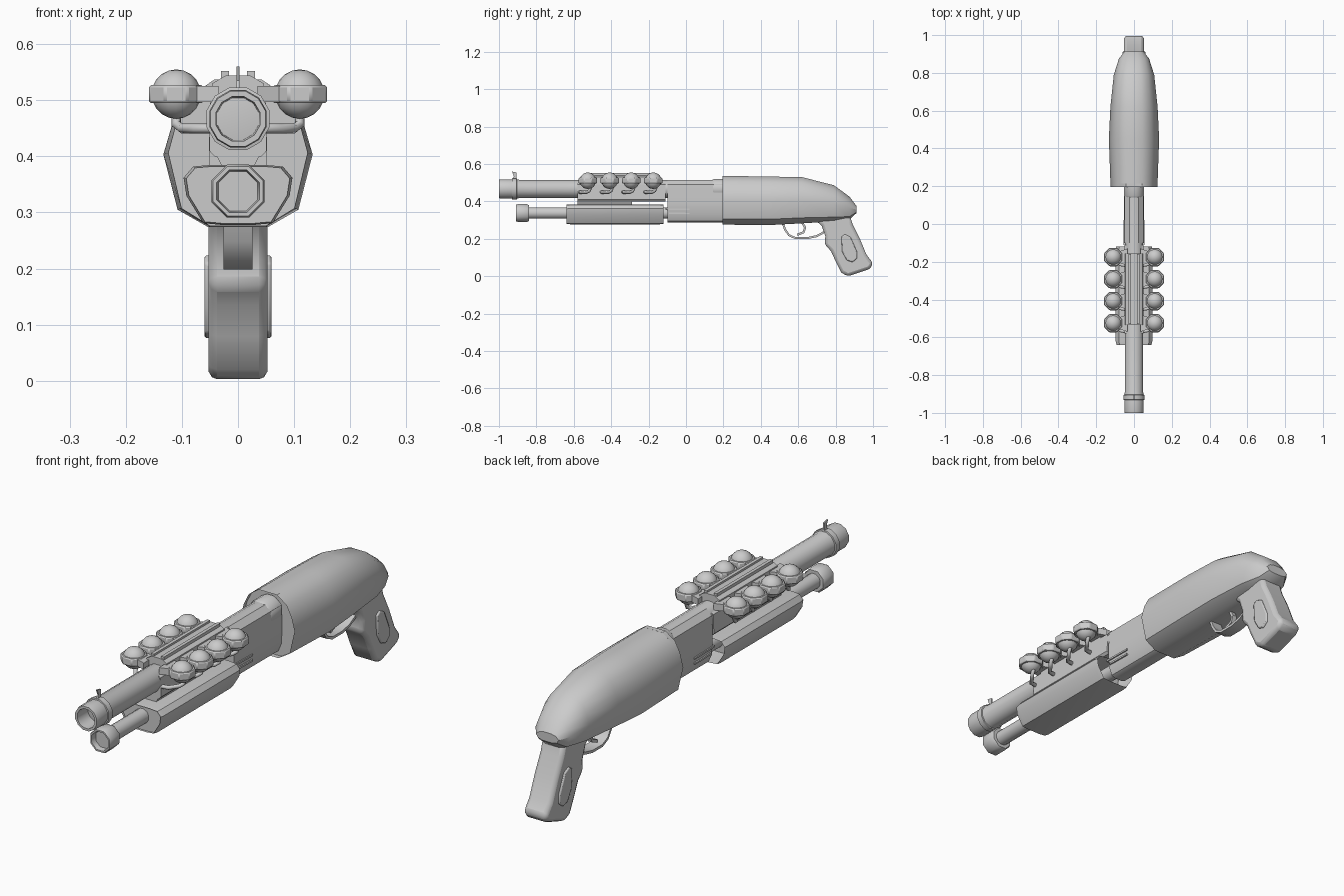
import bpy, bmesh, math
from mathutils import Vector

if "Cube" in bpy.data.objects:
    bpy.data.objects.remove(bpy.data.objects["Cube"])


def finish(name, bm, bevel=0, segs=2, angle=35):
    bmesh.ops.recalc_face_normals(bm, faces=bm.faces)
    me = bpy.data.meshes.new(name)
    bm.to_mesh(me)
    bm.free()
    ob = bpy.data.objects.new(name, me)
    bpy.context.collection.objects.link(ob)
    bpy.ops.object.select_all(action='DESELECT')
    bpy.context.view_layer.objects.active = ob
    ob.select_set(True)
    if bevel:
        m = ob.modifiers.new("bevel", 'BEVEL')
        m.width, m.segments, m.limit_method = bevel, segs, 'ANGLE'
        m.angle_limit = math.radians(40)
    bpy.ops.object.shade_smooth_by_angle(angle=math.radians(angle))
    return ob


def loft(bm, rings, cap=True):
    vs = [[bm.verts.new(p) for p in r] for r in rings]
    n = len(vs[0])
    for a, b in zip(vs, vs[1:]):
        for i in range(n):
            bm.faces.new((a[i], a[(i + 1) % n], b[(i + 1) % n], b[i]))
    if not cap:
        return []
    return [bm.faces.new(vs[0]), bm.faces.new(vs[-1])]


def prism(name, pts, axis, lo, hi, bevel=0, segs=2):
    put = {'x': lambda p, d: (d, p[0], p[1]),
           'y': lambda p, d: (p[0], d, p[1]),
           'z': lambda p, d: (p[0], p[1], d)}[axis]
    bm = bmesh.new()
    loft(bm, [[put(p, d) for p in pts] for d in (lo, hi)])
    return finish(name, bm, bevel, segs)


def turned(name, profile, z, sides):
    """Revolve (radius, y) pairs about a line along y at height z."""
    bm = bmesh.new()
    angs = [2 * math.pi * (i + .5) / sides for i in range(sides)]
    loft(bm, [[(r * math.cos(a), y, z + r * math.sin(a)) for a in angs] for r, y in profile])
    return finish(name, bm, angle=50)


def mirrored(half):
    return half + [(-x, z) for x, z in reversed(half)]


def ribbon(pts, t):
    """Closed outline of thickness t along an open path."""
    left, right = [], []
    for i, p in enumerate(pts):
        d = Vector(pts[min(i + 1, len(pts) - 1)]) - Vector(pts[max(i - 1, 0)])
        n = Vector((-d.y, d.x)).normalized() * t / 2
        left.append(tuple(Vector(p) + n))
        right.append(tuple(Vector(p) - n))
    return left + right[::-1]


def recess(bm, face, thick, vec):
    bmesh.ops.inset_region(bm, faces=[face], thickness=thick)
    bmesh.ops.translate(bm, verts=face.verts, vec=vec)


# barrel with open bore, front collar and blade sight
turned("barrel", [(.036, -.85), (.041, -1), (.051, -1), (.053, -.99), (.053, -.90), (.05, -.89), (.05, .22)], .467, 12)
turned("muzzle_collar", [(.05, -.932), (.058, -.93), (.058, -.905), (.05, -.903)], .467, 12)
prism("front_sight", [(-.935, .51), (-.92, .535), (-.93, .56), (-.905, .555), (-.905, .51)], 'x', -.003, .003)

# magazine tube and end cap
turned("magazine_tube", [(.031, -.86), (.031, .0)], .338, 12)
turned("magazine_cap", [(.038, -.885), (.041, -.908), (.048, -.908), (.051, -.9), (.051, -.85), (.046, -.84), (.03, -.84)], .338, 8)

# pump grip with hollow ends
bm = bmesh.new()
half = [(.045, .385), (.08, .382), (.097, .362), (.092, .33), (.062, .281), (.03, .278)]
rings = []
for y, s in ((-.64, .95), (-.62, 1), (-.14, 1), (-.12, .97)):
    rings.append([(x * s, y, .332 + (z - .332) * s) for x, z in mirrored(half)])
caps = loft(bm, rings)
recess(bm, caps[0], .008, (0, .01, 0))
recess(bm, caps[1], .01, (0, -.08, 0))
finish("pump_grip", bm)

# receiver and the housing under the barrel
receiver = [(.025, .512), (.05, .49), (.052, .40), (.05, .33), (.035, .295), (.02, .288)]
prism("receiver", mirrored(receiver), 'y', -.10, .22)
prism("barrel_housing", mirrored([(.03, .50), (.05, .49), (.051, .41), (.042, .40)]), 'y', -.58, -.11)
prism("housing_keel", mirrored([(.04, .405), (.03, .385)]), 'y', -.58, -.29)
turned("receiver_collar", [(.05, .14), (.056, .15), (.056, .21)], .467, 12)
for s in (-1, 1):
    for z, y0 in ((.36, -.11), (.338, -.09)):
        x = sorted((s * .045, s * .056))
        prism("receiver_rib", [(y0, z - .004), (.02, z - .006), (.02, z + .001), (y0, z + .004)], 'x', *x)

# rear body: faceted loft, tapering to the back, with recessed front
bm = bmesh.new()
unit = [(.34, 1), (.70, .88), (.88, .71), (1, .5), (.81, .12), (.4, 0)]
stations = [(.195, .124, .276, .537), (.45, .133, .274, .533), (.62, .125, .283, .53),
            (.79, .107, .293, .487), (.875, .08, .305, .425), (.912, .052, .338, .375)]
caps = loft(bm, [[(x * w, y, b + z * (t - b)) for x, z in mirrored(unit)] for y, w, b, t in stations])
recess(bm, caps[0], .012, (0, .02, 0))
finish("rear_body", bm)

# pistol grip with raised side panels
grip = [(.68, .31), (.725, .27), (.745, .215), (.742, .17), (.775, .135), (.80, .08), (.83, .02),
        (.865, 0), (.985, .04), (1, .07), (.965, .115), (.93, .20), (.89, .28), (.875, .33)]
prism("pistol_grip", grip, 'x', -.053, .053, .016)
panel = [(.83, .21), (.85, .225), (.88, .21), (.915, .13), (.915, .095), (.89, .075), (.86, .085), (.835, .13)]
prism("grip_panels", panel, 'x', -.06, .06, .005)

# trigger and guard
guard = [(.515, .29), (.53, .25), (.55, .22), (.585, .204), (.65, .204), (.70, .215), (.745, .24)]
prism("trigger_guard", ribbon(guard, .011), 'x', -.026, .026)
prism("trigger", ribbon([(.62, .29), (.637, .26), (.628, .235), (.595, .222)], .012), 'x', -.01, .01)

# top rail with ridges
prism("top_rail", mirrored([(.022, .544), (.046, .53), (.05, .49)]), 'y', -.535, -.155)
for s in (-1, 1):
    x0, x1 = sorted((s * .016, s * .03))
    prism("rail_ridge", [(x0, .535), (x1, .535), (x1, .552), (x0, .552)], 'y', -.53, -.16)

# eight ball holders: ball, octagonal ring, link plate and bent pipe
for s in (-1, 1):
    for y in (-.525, -.408, -.292, -.175):
        bm = bmesh.new()
        bmesh.ops.create_uvsphere(bm, u_segments=16, v_segments=10, radius=.044)
        bmesh.ops.translate(bm, verts=bm.verts, vec=(s * .11, y, .511))
        finish("ball", bm)
        octagon = [(s * .11 + .053 * math.cos(a), y + .053 * math.sin(a))
                   for a in [math.pi * (i + .5) / 4 for i in range(8)]]
        prism("ball_ring", octagon, 'z', .495, .527, .004, 1)
        link = [(.035, -.045), (.08, -.03), (.08, .03), (.035, .045)]
        prism("ring_link", [(s * a, y + b) for a, b in link], 'z', .497, .525)
        cu = bpy.data.curves.new("ball_pipe", 'CURVE')
        cu.dimensions, cu.bevel_depth, cu.bevel_resolution, cu.use_fill_caps = '3D', .009, 1, True
        sp = cu.splines.new('POLY')
        path = [(.11, .015, .475), (.11, .008, .457), (.10, -.005, .45), (.075, -.04, .45), (.045, -.045, .45)]
        sp.points.add(len(path) - 1)
        for p, (a, b, c) in zip(sp.points, path):
            p.co = (s * a, y + b, c, 1)
        bpy.context.collection.objects.link(bpy.data.objects.new("ball_pipe", cu))
